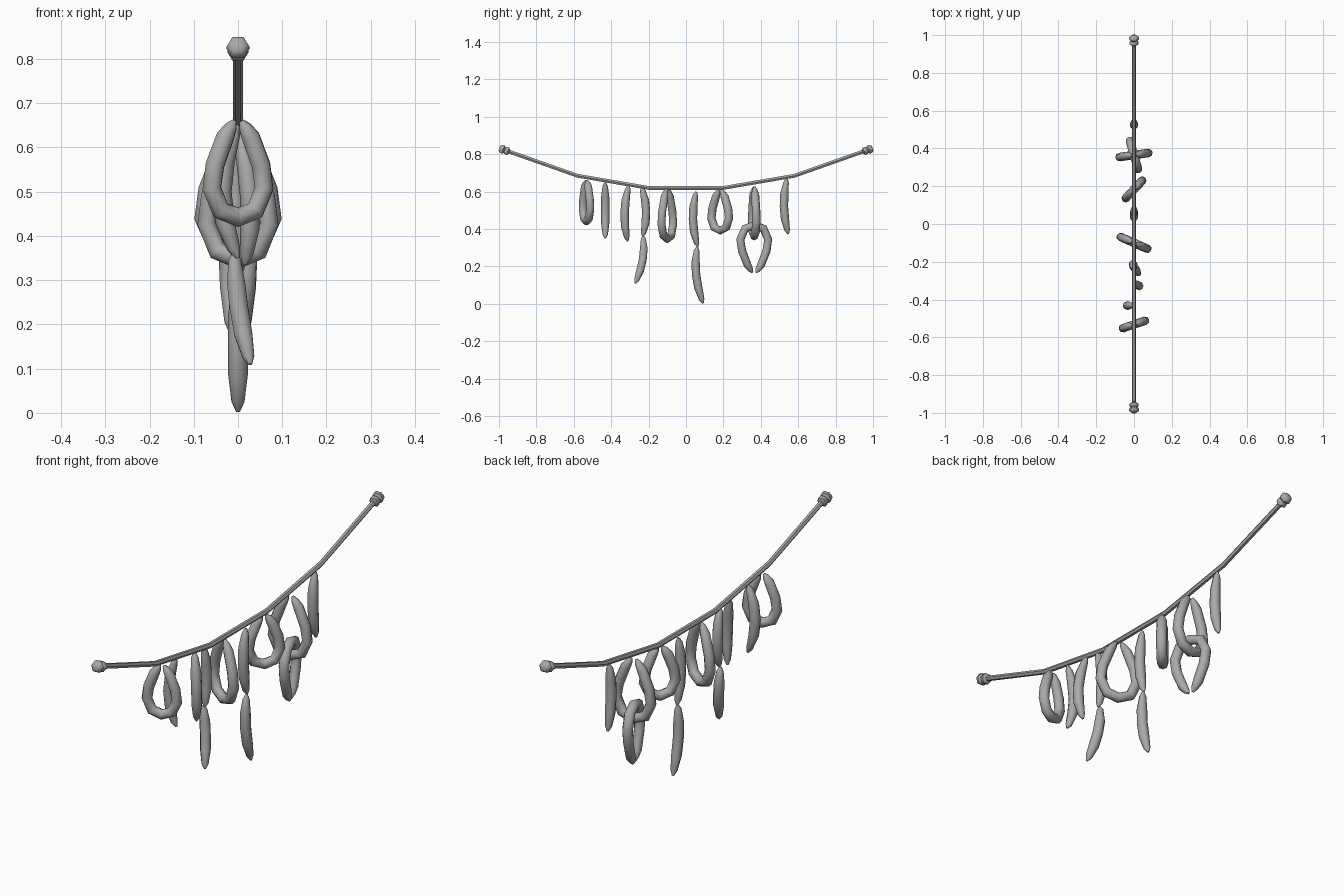
import bpy, bmesh, math
from mathutils import Vector

cube = bpy.data.objects.get("Cube")
if cube:
    bpy.data.objects.remove(cube, do_unlink=True)

grey = bpy.data.materials.new("plain grey")
grey.use_nodes = True
grey.diffuse_color = (0.4, 0.4, 0.4, 1)
grey.node_tree.nodes["Principled BSDF"].inputs["Base Color"].default_value = (0.4, 0.4, 0.4, 1)

R = 0.0225  # sausage radius


def tube(name, path, radii, normal, sides=8, sharp=50):
    """Sweep a round section along a flat path lying square to normal."""
    bm = bmesh.new()
    normal = Vector(normal).normalized()
    path = [Vector(p) for p in path]
    rings = []
    for i, (p, r) in enumerate(zip(path, radii)):
        tangent = (path[min(i + 1, len(path) - 1)] - path[max(i - 1, 0)]).normalized()
        side = tangent.cross(normal).normalized()
        rings.append([bm.verts.new(p + r * (math.cos(a) * normal + math.sin(a) * side))
                      for a in (math.tau * k / sides for k in range(sides))])
    for a, b in zip(rings, rings[1:]):
        for k in range(sides):
            n = (k + 1) % sides
            bm.faces.new((a[k], a[n], b[n], b[k]))
    bm.faces.new(rings[0])
    bm.faces.new(rings[-1])
    bmesh.ops.recalc_face_normals(bm, faces=bm.faces[:])
    mesh = bpy.data.meshes.new(name)
    bm.to_mesh(mesh)
    bm.free()
    mesh.materials.append(grey)
    obj = bpy.data.objects.new(name, mesh)
    bpy.context.collection.objects.link(obj)
    bpy.ops.object.select_all(action='DESELECT')
    obj.select_set(True)
    bpy.context.view_layer.objects.active = obj
    bpy.ops.object.shade_smooth_by_angle(angle=math.radians(sharp))
    return obj


def link(name, top, bottom, bulge):
    """Single sausage bowed sideways by the bulge vector."""
    top, bottom, bulge = Vector(top), Vector(bottom), Vector(bulge)
    steps = (0, 0.07, 0.27, 0.5, 0.73, 0.93, 1)
    path = [top.lerp(bottom, t) + bulge * 4 * t * (1 - t) for t in steps]
    radii = [R * f for f in (0.2, 0.65, 0.98, 1, 0.98, 0.65, 0.2)]
    tube(name, path, radii, (bottom - top).cross(bulge))


def ring(name, x, y, z_tip, z_round, half, direction):
    """Sausage bent into a teardrop, its two ends meeting at z_tip."""
    across = Vector((*direction, 0)).normalized()
    sign = 1 if z_round > z_tip else -1
    height = z_round - sign * R - z_tip
    outline = [(0.13, 0), (0.26, 0.06), (0.48, 0.16), (0.88, 0.46), (1, 0.7), (0.66, 0.93)]
    thick = [0.25, 0.65, 0.95, 1, 1, 1]
    outline = outline + [(0, 1)] + [(-u, v) for u, v in reversed(outline)]
    thick = thick + [1] + thick[::-1]
    path = [Vector((x, y, z_tip + v * height)) + across * u * (half - R) for u, v in outline]
    tube(name, path, [R * f for f in thick], across.cross((0, 0, 1)))


# Sagging rope
half_rope = [(0.2, 0.62), (0.58, 0.685), (0.985, 0.828)]
rope = [(0, -y, z) for y, z in reversed(half_rope)] + [(0, y, z) for y, z in half_rope]
tube("rope", rope, [0.0115] * len(rope), (1, 0, 0), sides=6)

# Knots on both rope ends
for side, label in ((-1, "front"), (1, "back")):
    end = Vector((0, side * 0.998, 0.832))
    inward = Vector((0, -side * 0.405, -0.143)).normalized()
    profile = [(0, 0.015), (0.008, 0.025), (0.022, 0.027), (0.03, 0.018),
               (0.035, 0.023), (0.05, 0.024), (0.057, 0.012)]
    tube(label + "_knot", [end + inward * s for s, r in profile],
         [r for s, r in profile], (1, 0, 0), sides=6)

# Single sausages
link("sausage_back", (0, 0.54, 0.67), (0, 0.547, 0.373), (0, -0.02, 0))
link("sausage_front", (0, -0.432, 0.65), (0, -0.432, 0.35), (-0.037, 0, 0))
link("sausage_front_inner", (0, -0.305, 0.635), (0.015, -0.312, 0.335), (0.02, -0.02, 0))

# Chained pairs
link("front_pair_upper", (0, -0.238, 0.625), (0, -0.232, 0.362), (-0.005, 0.022, 0))
link("front_pair_lower", (-0.008, -0.23, 0.365), (0.028, -0.272, 0.11), (-0.008, 0.02, 0))
link("middle_pair_upper", (0, 0.055, 0.6), (0, 0.063, 0.305), (0, -0.022, 0))
link("middle_pair_lower", (0, 0.06, 0.307), (0, 0.092, 0.003), (0, -0.022, 0))

# Sausage rings
ring("front_ring", 0, -0.532, 0.66, 0.42, 0.085, (0.95, 0.32))
ring("middle_ring", 0, -0.1, 0.613, 0.325, 0.1, (0.9, -0.4))
ring("back_ring", 0, 0.183, 0.61, 0.37, 0.087, (0.68, 0.73))
ring("linked_ring_upper", 0, 0.365, 0.625, 0.34, 0.1, (0.98, 0.14))
ring("linked_ring_lower", 0, 0.365, 0.167, 0.443, 0.1, (-0.28, 0.96))
